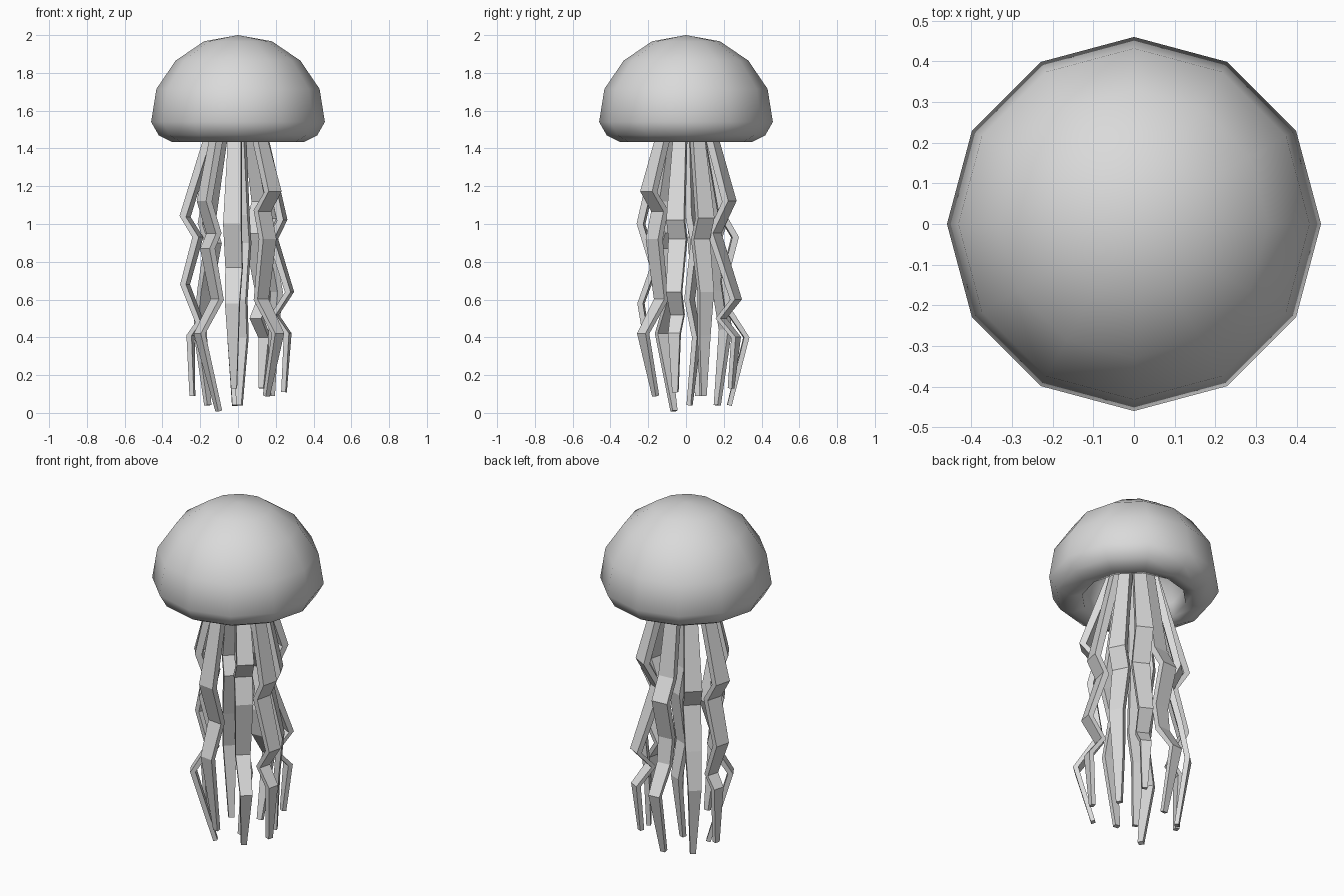
import bpy
import bmesh
from math import cos, sin, radians, pi
from mathutils import Vector

cube = bpy.data.objects.get("Cube")
if cube:
    bpy.data.objects.remove(cube, do_unlink=True)

SIDES = 12

grey = bpy.data.materials.new("soft_grey")
grey.use_nodes = True
colour = (0.7, 0.7, 0.7, 1)
grey.diffuse_color = colour
grey.node_tree.nodes["Principled BSDF"].inputs["Base Color"].default_value = colour


def make_object(name, bm, smooth):
    """Turn a bmesh into a named, coloured object."""
    bmesh.ops.recalc_face_normals(bm, faces=bm.faces)
    for face in bm.faces:
        face.smooth = smooth
    mesh = bpy.data.meshes.new(name)
    bm.to_mesh(mesh)
    bm.free()
    mesh.materials.append(grey)
    obj = bpy.data.objects.new(name, mesh)
    bpy.context.collection.objects.link(obj)


def bridge(bm, ring_a, ring_b):
    """Join two rings of vertices with quads."""
    count = len(ring_a)
    for i in range(count):
        j = (i + 1) % count
        bm.faces.new((ring_a[i], ring_a[j], ring_b[j], ring_b[i]))


def make_bell(name, profile, top, ceiling):
    """Lathe the outer wall, rolled rim and hollow underside."""
    bm = bmesh.new()
    rings = []
    for radius, z in profile:
        angles = [2 * pi * i / SIDES for i in range(SIDES)]
        rings.append([bm.verts.new((radius * cos(a), radius * sin(a), z)) for a in angles])
    for lower, upper in zip(rings, rings[1:]):
        bridge(bm, lower, upper)
    for ring, height in ((rings[0], top), (rings[-1], ceiling)):
        pole = bm.verts.new((0, 0, height))
        for i in range(SIDES):
            bm.faces.new((ring[i], ring[(i + 1) % SIDES], pole))
    make_object(name, bm, True)


def make_tentacle(name, angle, joints):
    """Sweep a tapering flat strip along a zigzag in an upright plane."""
    bm = bmesh.new()
    direction = radians(angle)
    outward = Vector((cos(direction), sin(direction), 0))
    side = Vector((-sin(direction), cos(direction), 0))
    up = Vector((0, 0, 1))
    path = [outward * r + up * z for r, z in joints]
    rings = []
    for i, point in enumerate(path):
        before = path[max(i - 1, 0)]
        after = path[min(i + 1, len(path) - 1)]
        normal = (after - before).normalized().cross(side)
        # Widest near the middle, narrow at both ends
        drop = (path[0].z - point.z) / (path[0].z - path[-1].z)
        half_width = 0.015 + 0.033 * sin(pi * (0.12 + 0.88 * drop))
        half_depth = 0.022 - 0.01 * drop
        rings.append([
            bm.verts.new(point + side * half_width * s + normal * half_depth * n)
            for s, n in ((-1, -1), (1, -1), (1, 1), (-1, 1))
        ])
    for lower, upper in zip(rings, rings[1:]):
        bridge(bm, lower, upper)
    bm.faces.new(rings[0])
    bm.faces.new(rings[-1])
    make_object(name, bm, False)


# Bell: outer wall down to the rim, then up the hollow inside
make_bell(
    "bell",
    [(0.18, 1.967), (0.33, 1.865), (0.432, 1.715), (0.46, 1.54), (0.42, 1.47),
     (0.35, 1.435), (0.28, 1.45), (0.27, 1.53), (0.25, 1.63), (0.15, 1.73)],
    top=2.0, ceiling=1.76,
)

# Tentacles: name, direction in degrees, then (radius, height) of each bend
ROOT = (0.08, 1.7)
tentacles = [
    ("front_tentacle", -97, [(.24, 1.0), (.17, .77), (.24, .58), (.17, .13)]),
    ("front_left_tentacle", -47, [(.27, 1.17), (.19, 1.07), (.23, .92), (.18, .6), (.31, .42), (.22, .09)]),
    ("left_tentacle", -13, [(.24, 1.02), (.19, .92), (.28, .64), (.2, .52), (.27, .42), (.25, .11)]),
    ("left_rear_tentacle", 27, [(.22, 1.03), (.17, .92), (.23, .64), (.21, .41), (.2, .09)]),
    ("back_left_tentacle", 62, [(.26, 1.12), (.17, .95), (.3, .6), (.21, .5), (.3, .4), (.27, .13)]),
    ("back_tentacle", 94, [(.19, 1.05), (.26, .93), (.2, .7), (.22, .55), (.32, .4), (.23, .04)]),
    ("back_right_tentacle", 134, [(.24, 1.0), (.19, .9), (.25, .65), (.29, .44), (.23, .04)]),
    ("right_tentacle", 165, [(.29, 1.04), (.22, .93), (.29, .68), (.21, .48), (.26, .41), (.25, .09)]),
    ("front_right_tentacle", -148, [(.21, 1.12), (.15, .95), (.19, .87), (.13, .6), (.24, .42), (.12, .01)]),
]
for name, angle, bends in tentacles:
    make_tentacle(name, angle, [ROOT] + bends)

# Middle tentacle hangs almost straight down
make_tentacle("middle_tentacle", 70,
              [(0, 1.74), (.03, 1.05), (.06, .9), (.02, .6), (.06, .4), (.02, .04)])
